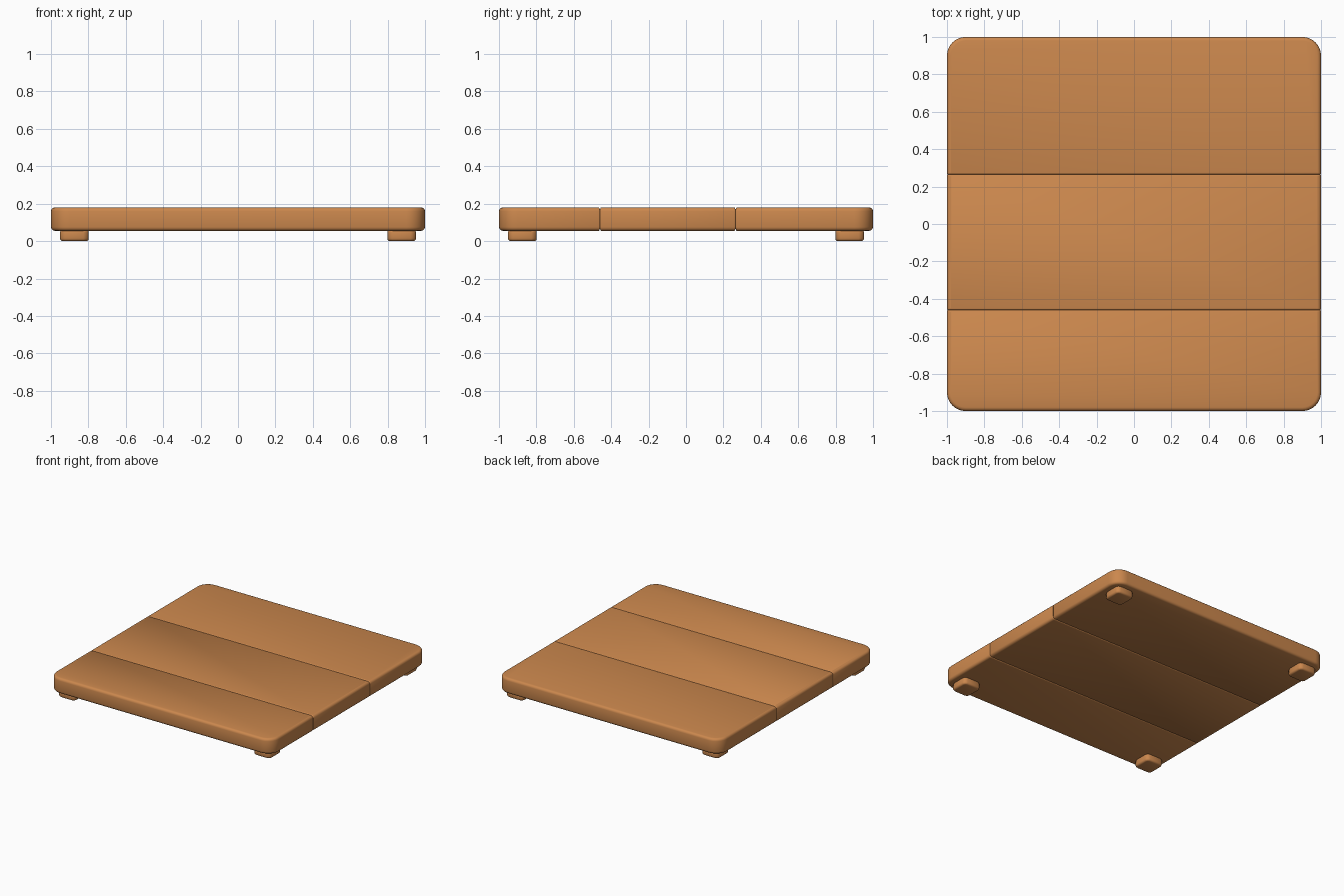
import bpy, bmesh
from math import sin, cos, pi

if "Cube" in bpy.data.objects:
    bpy.data.objects.remove(bpy.data.objects["Cube"])

wood = bpy.data.materials.new("warm wood")
wood.diffuse_color = (0.60, 0.245, 0.075, 1)
wood.use_nodes = True
wood.node_tree.nodes["Principled BSDF"].inputs["Base Color"].default_value = wood.diffuse_color

R = 0.1       # plan radius of outer corners
EDGE = 0.02   # rounding of outer top and bottom edges
SEAM = 0.006  # tiny easing along plank joints
STEPS = 3


def outline(hw, y0, y1, r_front, r_back):
    """Rounded rectangle, separate corner radii for front and back ends."""
    pts = []
    for sx, sy, a0 in ((1, 1, 0), (-1, 1, .5), (-1, -1, 1), (1, -1, 1.5)):
        r = r_back if sy > 0 else r_front
        n = 8 if r > 0.03 else 2
        cx, cy = sx * (hw - r), (y1 - r if sy > 0 else y0 + r)
        for i in range(n + 1):
            a = pi * (a0 + .5 * i / n)
            pts.append((cx + r * cos(a), cy + r * sin(a)))
    return pts


def slab(name, x, hw, y0, y1, z0, z1, front_r, back_r, edge):
    """Loft outlines from bottom to top; radius == SEAM marks a joint end."""
    arc = [pi / 2 * i / STEPS for i in range(STEPS + 1)]
    prof = [(1 - sin(a), z0 + edge * (1 - cos(a))) for a in arc]
    prof += [(1 - sin(a), z1 - edge * (1 - cos(a))) for a in reversed(arc)]
    bm = bmesh.new()
    rings = []
    for t, z in prof:
        d = edge * t
        f_in = SEAM * t if front_r == SEAM else d
        b_in = SEAM * t if back_r == SEAM else d
        pts = outline(hw - d, y0 + f_in, y1 - b_in,
                      front_r if front_r == SEAM else front_r - d,
                      back_r if back_r == SEAM else back_r - d)
        rings.append([bm.verts.new((x + px, py, z)) for px, py in pts])
    n = len(rings[0])
    for a, b in zip(rings, rings[1:]):
        for i in range(n):
            j = (i + 1) % n
            bm.faces.new((a[i], a[j], b[j], b[i]))
    bm.faces.new(rings[0][::-1])
    bm.faces.new(rings[-1])
    for f in bm.faces:
        f.smooth = True
    me = bpy.data.meshes.new(name)
    bm.to_mesh(me)
    bm.free()
    me.materials.append(wood)
    bpy.context.collection.objects.link(bpy.data.objects.new(name, me))


# three planks of the board
for name, y0, y1, fr, br in (("front_plank", -1, -0.46, R, SEAM),
                             ("middle_plank", -0.46, 0.265, SEAM, SEAM),
                             ("back_plank", 0.265, 1, SEAM, R)):
    slab(name, 0, 1, y0, y1, 0.055, 0.18, fr, br, EDGE)

# four small feet
for sx, side in ((-1, "left"), (1, "right")):
    for sy, end in ((-1, "front"), (1, "back")):
        y = sy * 0.875
        slab(f"{end}_{side}_foot", sx * 0.875, 0.077, y - 0.077, y + 0.077,
             0, 0.06, 0.029, 0.029, 0.015)
